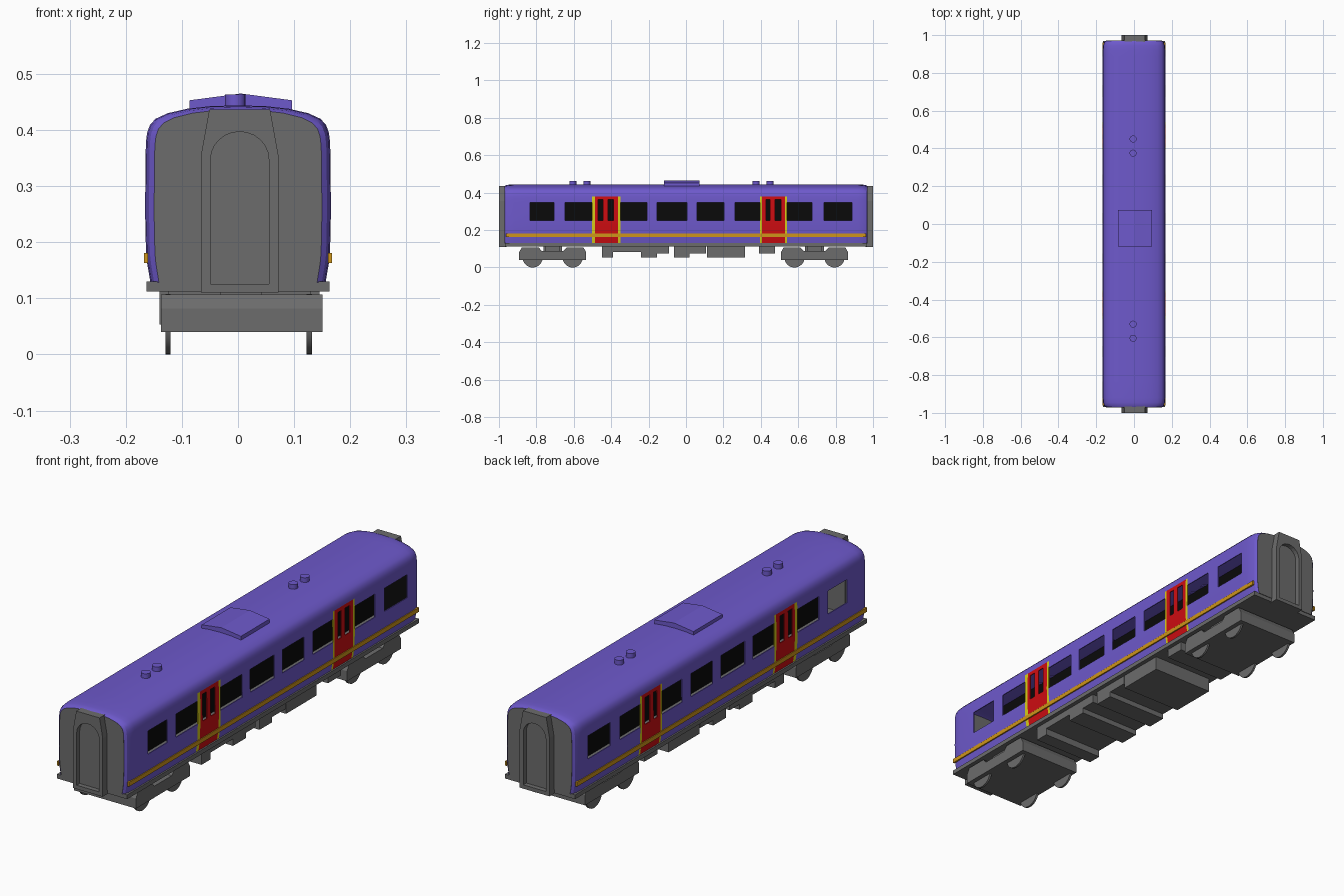
import bpy, bmesh, math

if "Cube" in bpy.data.objects:
    bpy.data.objects.remove(bpy.data.objects["Cube"])


def material(name, rgb):
    m = bpy.data.materials.new(name)
    m.diffuse_color = (*rgb, 1)
    m.use_nodes = True
    m.node_tree.nodes["Principled BSDF"].inputs["Base Color"].default_value = m.diffuse_color
    return m


PURPLE = material("purple paint", (0.155, 0.10, 0.60))
RED = material("red door", (0.62, 0.004, 0.006))
YELLOW = material("yellow edge", (0.68, 0.62, 0.01))
GOLD = material("gold stripe", (0.62, 0.30, 0.01))
GREY = material("grey metal", (0.15, 0.15, 0.15))
BLACK = material("black glass", (0.003, 0.003, 0.003))


def finish(name, bm, mats, recalc=True):
    if recalc:
        bmesh.ops.recalc_face_normals(bm, faces=bm.faces)
    me = bpy.data.meshes.new(name)
    bm.to_mesh(me)
    bm.free()
    for m in mats:
        me.materials.append(m)
    ob = bpy.data.objects.new(name, me)
    bpy.context.collection.objects.link(ob)
    return ob


def activate(ob):
    bpy.ops.object.select_all(action='DESELECT')
    ob.select_set(True)
    bpy.context.view_layer.objects.active = ob


def smooth(ob, angle=30):
    activate(ob)
    bpy.ops.object.shade_smooth_by_angle(angle=math.radians(angle))


def prism(name, pts, axis, a, b, mat):
    """Extrude a 2D outline (x,z along y) or (y,z along x) from a to b."""
    bm = bmesh.new()
    at = (lambda p, t: (p[0], t, p[1])) if axis == 'y' else (lambda p, t: (t, p[0], p[1]))
    lo = [bm.verts.new(at(p, a)) for p in pts]
    hi = [bm.verts.new(at(p, b)) for p in pts]
    bm.faces.new(lo)
    bm.faces.new(hi)
    n = len(pts)
    for i in range(n):
        k = (i + 1) % n
        bm.faces.new((lo[i], lo[k], hi[k], hi[i]))
    return finish(name, bm, [mat])


def box(name, x0, x1, y0, y1, z0, z1, mat):
    return prism(name, [(x0, z0), (x1, z0), (x1, z1), (x0, z1)], 'y', y0, y1, mat)


def cylinder(name, loc, r, depth, axis, mat, seg=24):
    bm = bmesh.new()
    bmesh.ops.create_cone(bm, cap_ends=True, segments=seg, radius1=r, radius2=r, depth=depth)
    ob = finish(name, bm, [mat])
    if axis == 'x':
        ob.rotation_euler = (0, math.pi / 2, 0)
    ob.location = loc
    smooth(ob, 40)
    return ob


# Body shell: cross-section lofted along y, with window cells left open
half = [(0.156, 0.128), (0.162, 0.163), (0.164, 0.182), (0.1655, 0.250), (0.165, 0.347),
        (0.1645, 0.363), (0.164, 0.379), (0.162, 0.395), (0.157, 0.409), (0.147, 0.420),
        (0.125, 0.430), (0.090, 0.438), (0.050, 0.4425), (0, 0.444)]
section = [(-x, z) for x, z in half] + half[-2::-1]
windows = [(-0.833, -0.705), (-0.646, -0.503), (-0.351, -0.208), (-0.155, 0.005),
           (0.059, 0.203), (0.262, 0.395), (0.539, 0.673), (0.737, 0.887)]
doors = [(-0.503, -0.486, -0.470, -0.443, -0.417, -0.387, -0.363, -0.351),
         (0.395, 0.405, 0.427, 0.450, 0.475, 0.507, 0.528, 0.539)]
inset = {0.97: 0.016, 0.962: 0.007, 0.945: 0.002}


def ring(y):
    d = inset.get(abs(y), 0)
    return [(x * (1 - d / 0.165), y, 0.128 + (z - 0.128) * (1 - d * 1.6)) for x, z in section]


def inside(v, spans):
    return any(a < v < b for a, b in spans)


ys = {s * y for y in list(inset) + [0.92] for s in (-1, 1)}
for spans in (windows, doors):
    for s in spans:
        ys.update(s)
ys = sorted(ys)
edges = [p for d in doors for p in ((d[0], d[1]), (d[6], d[7]))]
panes = [p for d in doors for p in ((d[2], d[3]), (d[4], d[5]))]
leaves = [(d[1], d[6]) for d in doors]

bm = bmesh.new()
rows = [[bm.verts.new(p) for p in ring(y)] for y in ys]
for j in range(len(ys) - 1):
    ym = (ys[j] + ys[j + 1]) / 2
    for i in range(len(section) - 1):
        zm = (section[i][1] + section[i + 1][1]) / 2
        if inside(ym, windows) and 0.25 < zm < 0.347:
            continue
        if inside(ym, panes) and 0.25 < zm < 0.363:
            continue
        f = bm.faces.new((rows[j][i], rows[j][i + 1], rows[j + 1][i + 1], rows[j + 1][i]))
        if zm < 0.379:
            f.material_index = 1 if inside(ym, leaves) else 2 if inside(ym, edges) else 0
shell = finish("body_shell", bm, [PURPLE, RED, YELLOW], recalc=False)
mod = shell.modifiers.new("thickness", 'SOLIDIFY')
mod.thickness = 0.004
activate(shell)
bpy.ops.object.modifier_apply(modifier=mod.name)
smooth(shell, 30)

# Waist stripes
for side, tag in ((-1, "left"), (1, "right")):
    box("waist_stripe_" + tag, *sorted((side * 0.160, side * 0.1675)), -0.962, 0.962, 0.163, 0.181, GOLD)

# Floor, end walls and dark interior
box("floor", -0.163, 0.163, -0.968, 0.968, 0.112, 0.130, GREY)
end_outline = [(x, z) for x, _, z in ring(0.97)]
for s, tag in ((-1, "front"), (1, "back")):
    prism("end_wall_" + tag, end_outline, 'y', s * 0.964, s * 0.9705, GREY)
box("interior_partition", -0.003, 0.003, -0.87, 0.957, 0.13, 0.438, BLACK)
box("interior_back_panel", -0.145, 0.145, 0.955, 0.960, 0.13, 0.41, BLACK)

# Gangways with an arched recess
cx = 0.003
frame = [(cx - 0.069, 0.110), (cx + 0.069, 0.110), (cx + 0.069, 0.355),
         (cx + 0.054, 0.437), (cx - 0.054, 0.437), (cx - 0.069, 0.355)]
arch = [(cx - 0.052, 0.126), (cx + 0.052, 0.126)]
arch += [(cx + 0.052 * math.cos(math.pi * k / 12), 0.347 + 0.050 * math.sin(math.pi * k / 12))
         for k in range(13)]
for s, tag in ((-1, "front"), (1, "back")):
    gang = prism("gangway_" + tag, frame, 'y', s * 0.960, s * 1.0, GREY)
    cutter = prism("gangway_cutter", arch, 'y', s * 0.980, s * 1.02, GREY)
    cutter.hide_render = True
    m = gang.modifiers.new("recess", 'BOOLEAN')
    m.operation = 'DIFFERENCE'
    m.solver = 'EXACT'
    m.object = cutter
    activate(gang)
    bpy.ops.object.modifier_apply(modifier=m.name)
    bpy.data.objects.remove(cutter)

# Roof pod and vents
prism("roof_pod", [(-0.086, 0.434), (0.096, 0.434), (0.096, 0.453), (0.005, 0.465), (-0.086, 0.453)],
      'y', -0.118, 0.073, PURPLE)
for k, y in enumerate((-0.605, -0.53, 0.375, 0.45)):
    cylinder(f"roof_vent_{k + 1}", (-0.005, y, 0.450), 0.0185, 0.026, 'z', PURPLE, 16)

# Underfloor equipment boxes: y start, y end, bottom height
gear = [(-0.449, -0.390, 0.053), (-0.390, -0.240, 0.082), (-0.240, -0.155, 0.053),
        (-0.155, -0.090, 0.075), (-0.064, 0.020, 0.053), (0.020, 0.107, 0.075),
        (0.112, 0.315, 0.053), (0.390, 0.475, 0.075)]
for k, (a, b, z) in enumerate(gear):
    box(f"underfloor_box_{k + 1}", -0.140, 0.145, a, b, z, 0.114, GREY)

# Bogies and wheels
side = [(0.179, 0.040), (0.179, 0.082), (0.165, 0.107), (0.075, 0.107), (0.058, 0.088)]
side += [(-y, z) for y, z in side[::-1]]
for yc, tag in ((-0.713, "front"), (0.687, "back")):
    prism("bogie_frame_" + tag, [(yc + y, z) for y, z in side], 'x', -0.137, 0.151, GREY)
    box("bogie_bolster_" + tag, -0.032, 0.042, yc - 0.05, yc + 0.05, 0.08, 0.114, GREY)
    box("bogie_springs_" + tag, -0.125, 0.130, yc - 0.04, yc + 0.04, 0.08, 0.114, GREY)
    for dy in (-0.107, 0.107):
        for x in (-0.125, 0.127):
            cylinder("wheel_" + tag, (x, yc + dy, 0.054), 0.054, 0.009, 'x', GREY, 32)
